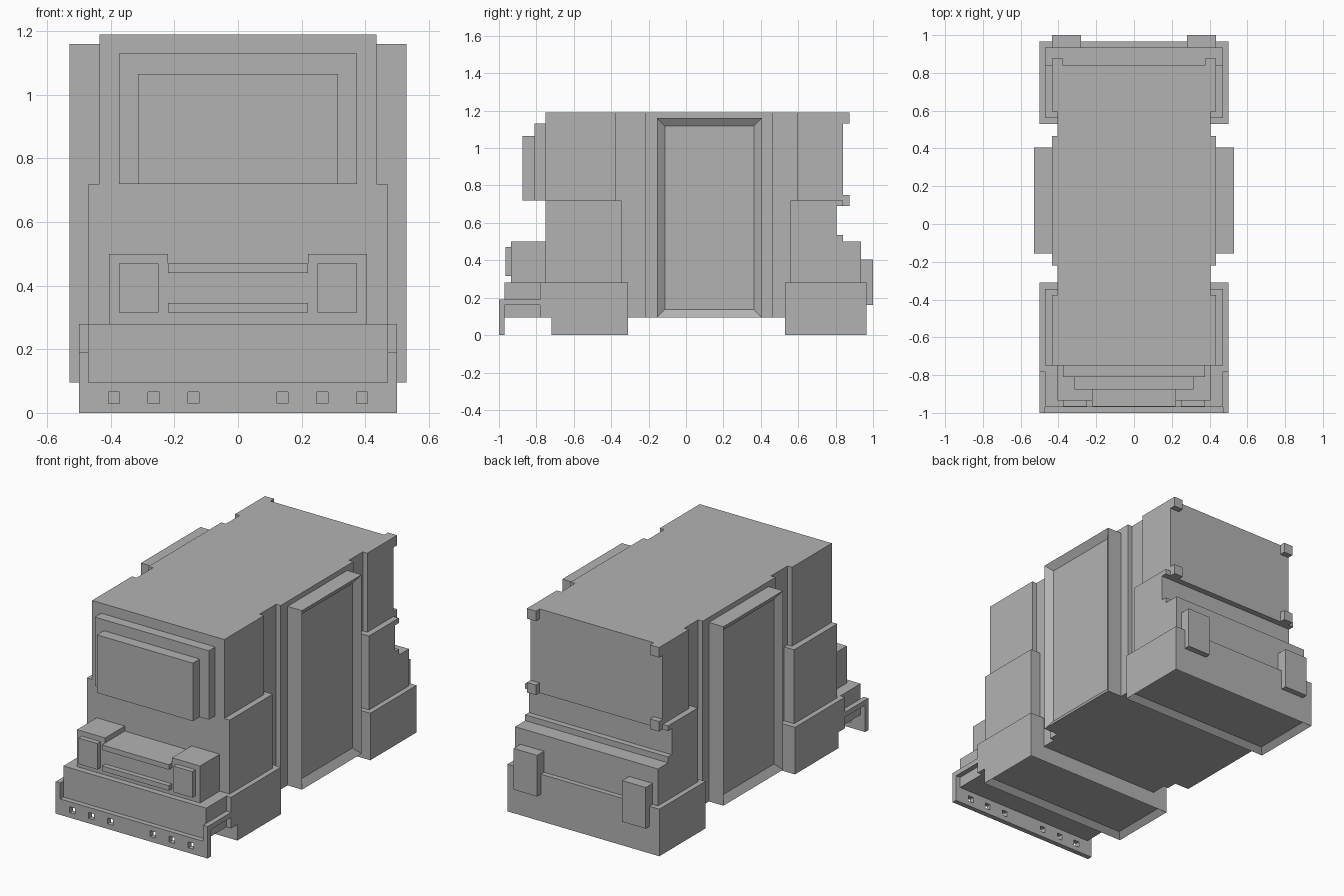
import bpy
import bmesh
from mathutils import Vector

default_cube = bpy.data.objects.get("Cube")
if default_cube:
    bpy.data.objects.remove(default_cube, do_unlink=True)

# Single plain grey material
grey = bpy.data.materials.new("plain_grey")
grey.use_nodes = True
colour = (.45, .45, .45, 1)
grey.diffuse_color = colour
for node in grey.node_tree.nodes:
    if node.type == "BSDF_PRINCIPLED":
        node.inputs["Base Color"].default_value = colour


def box(name, x, y, z, mirror=False, recess=None):
    """Box from three (low, high) ranges; recess = (face direction, border, depth)."""
    bm = bmesh.new()
    bmesh.ops.create_cube(bm, size=1)
    ranges = (x, y, z)
    for vert in bm.verts:
        vert.co = [high if c > 0 else low for c, (low, high) in zip(vert.co, ranges)]
    bm.normal_update()
    if recess:
        direction, border, depth = recess
        direction = Vector(direction)
        panel = max(bm.faces, key=lambda f: f.normal.dot(direction))
        bmesh.ops.inset_individual(bm, faces=[panel], thickness=border)
        for vert in panel.verts:
            vert.co -= direction * depth
    mesh = bpy.data.meshes.new(name)
    bm.to_mesh(mesh)
    bm.free()
    mesh.materials.append(grey)
    obj = bpy.data.objects.new(name, mesh)
    bpy.context.collection.objects.link(obj)
    if mirror:
        obj.modifiers.new("mirror_sides", "MIRROR").use_clip = False
    return obj


def slab(name, half_width, y, z, **options):
    """Box centred across the width."""
    return box(name, (-half_width, half_width), y, z, **options)


def pair(name, x, y, z, **options):
    """Box repeated on the left and right."""
    return box(name, x, y, z, mirror=True, **options)


FLOOR, SKIRT, TIER, ROOF = .095, .28, .72, 1.19
UPPER_X, TIER_X, SKIRT_X = .435, .47, .5
FRONT, REAR = -.75, .84
DOWN, OUT = (0, 0, -1), (1, 0, 0)

# Main hull and its wider bands
slab("hull_core", .405, (FRONT, .805), (FLOOR, ROOF))
slab("hull_middle_band", UPPER_X, (-.22, .465), (FLOOR, ROOF))
slab("front_upper_hull", UPPER_X, (FRONT, -.375), (SKIRT, ROOF))
slab("rear_upper_hull", UPPER_X, (.595, REAR), (.69, ROOF))
slab("front_tier", TIER_X, (FRONT, -.345), (SKIRT, TIER))

# Rear tier with a horizontal groove
slab("rear_tier_base", TIER_X, (.56, .935), (SKIRT, .5))
slab("rear_tier_ledge", TIER_X, (.56, REAR), (.5, .535))
slab("rear_tier_groove", TIER_X, (.56, .805), (.535, .69))
slab("rear_tier_top", TIER_X, (.56, REAR), (.69, TIER))

# Skirts with hollow undersides
slab("front_skirt", SKIRT_X, (-.72, -.31), (0, SKIRT), recess=(DOWN, .045, .03))
slab("rear_skirt", SKIRT_X, (.53, .965), (0, SKIRT), recess=(DOWN, .045, .03))
slab("front_skirt_step", SKIRT_X, (-.78, -.72), (FLOOR, SKIRT))
slab("nose_base", TIER_X, (-.97, -.78), (FLOOR, SKIRT))

# Side doors with sunken panels
pair("side_door", (.4, .53), (-.155, .405), (FLOOR, 1.16), recess=(OUT, .06, .03))

# Stepped windscreen
slab("windscreen_frame", .375, (-.81, FRONT), (TIER, 1.13))
slab("windscreen_panel", .315, (-.875, -.81), (TIER, 1.065))

# Nose, lamps and grille
pair("lamp_housing", (.22, .405), (-.935, FRONT), (SKIRT, .5))
pair("headlamp", (.25, .375), (-.965, -.935), (.315, TIER_X))
slab("grille_back", .22, (-.935, FRONT), (SKIRT, .47))
for bar_name, bottom in (("grille_top_bar", .44), ("grille_bottom_bar", .315)):
    slab(bar_name, .22, (-.965, -.935), (bottom, bottom + .03))

# Bumper plate, built around a row of square holes
plate_y, hole, sill, lintel = (-1, -.97), .0175, .03, .065
slab("bumper_lower_rail", SKIRT_X, plate_y, (0, sill))
slab("bumper_upper_rail", SKIRT_X, plate_y, (lintel, FLOOR))
edges = [-SKIRT_X]
for centre in (-.39, -.265, -.14, .14, .265, .39):
    edges += [centre - hole, centre + hole]
edges.append(SKIRT_X)
for start, end in zip(edges[::2], edges[1::2]):
    box("bumper_post", (start, end), plate_y, (sill, lintel))
pair("bumper_end", (TIER_X, SKIRT_X), plate_y, (FLOOR, .19))
pair("bumper_arm", (TIER_X, SKIRT_X), (-.97, -.78), (.16, .19))

# Rear corner tabs and tail blocks
for tab_name, bottom in (("rear_top_tab", 1.13), ("rear_middle_tab", .69)):
    pair(tab_name, (.375, UPPER_X), (REAR, .875), (bottom, bottom + .06))
pair("tail_block", (.28, UPPER_X), (.935, 1), (.16, .405))
